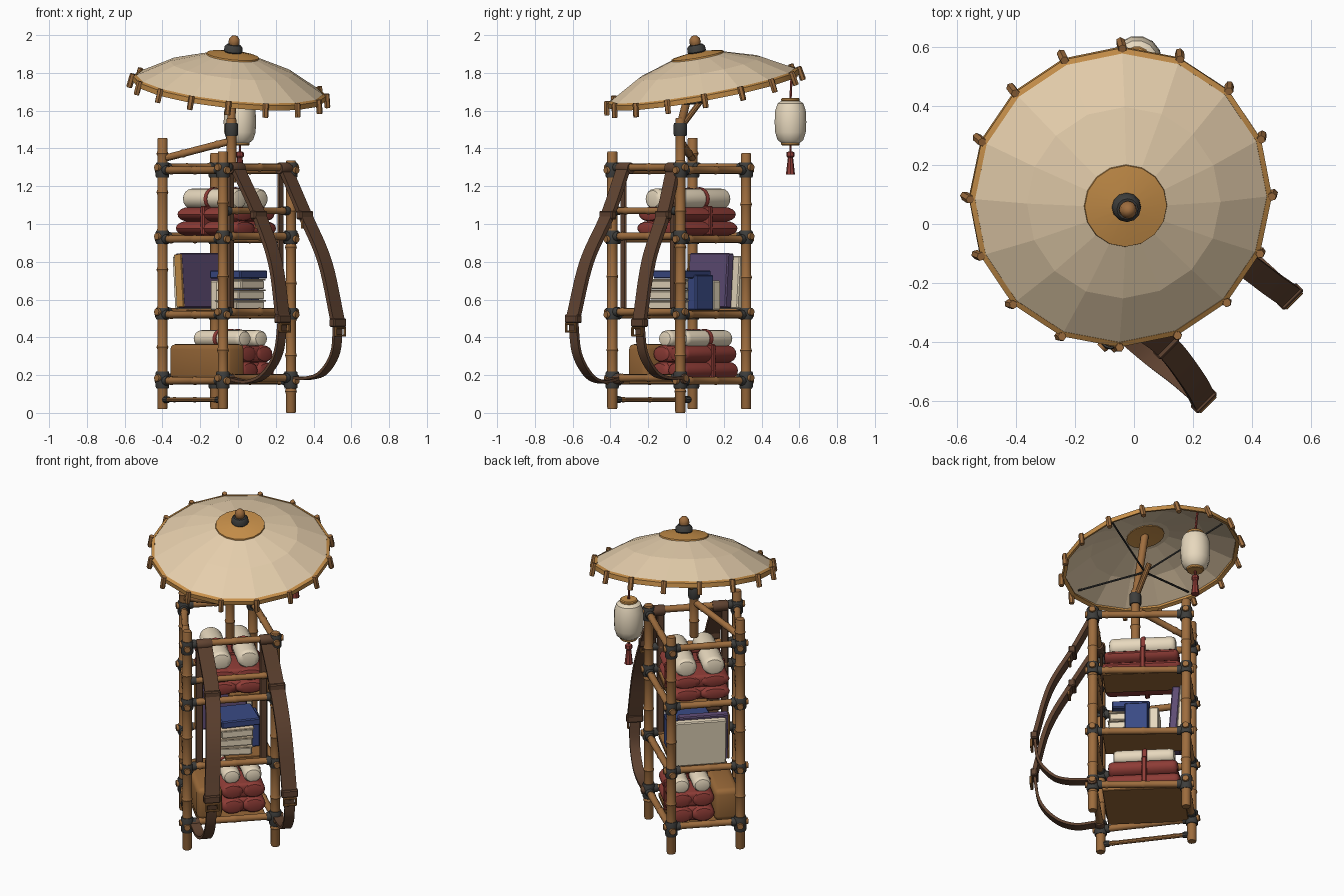
import bpy, bmesh, math
from mathutils import Vector, Matrix

if "Cube" in bpy.data.objects:
    bpy.data.objects.remove(bpy.data.objects["Cube"])

def mat(name, r, g, b):
    m = bpy.data.materials.new(name)
    m.diffuse_color = tuple(((c / 255 + 0.055) / 1.055) ** 2.4 for c in (r, g, b)) + (1,)
    m.use_nodes = True
    m.node_tree.nodes["Principled BSDF"].inputs["Base Color"].default_value = m.diffuse_color
    return m
BAMBOO = mat("bamboo", 158, 109, 62)
TAN = mat("tan_trim", 200, 144, 74)
PAPER = mat("paper_canopy", 229, 206, 172)
LINEN = mat("linen", 234, 219, 192)
LASH = mat("dark_lashing", 62, 62, 60)
LEATHER = mat("leather", 96, 67, 49)
RED = mat("red_cloth", 142, 60, 54)
BLUE = mat("blue_cover", 58, 74, 132)
PURPLE = mat("purple_cover", 94, 76, 116)
CHEST = mat("chest_brown", 152, 104, 56)

S = math.sqrt(0.5)
U, O, Z = Vector((S, S, 0)), Vector((S, -S, 0)), Vector((0, 0, 1))
def W(u, o, z):                       # rack axes (across, towards straps, up) to world
    return U * u + O * o + Z * z

def finish(name, bm, m, smooth=35):
    bmesh.ops.recalc_face_normals(bm, faces=bm.faces)
    me = bpy.data.meshes.new(name)
    bm.to_mesh(me); bm.free()
    ob = bpy.data.objects.new(name, me)
    bpy.context.collection.objects.link(ob)
    me.materials.append(m)
    if smooth:
        bpy.context.view_layer.objects.active = ob
        ob.select_set(True)
        bpy.ops.object.shade_smooth_by_angle(angle=math.radians(smooth))
        ob.select_set(False)
    return ob

def lathe(name, prof, M, m, n=10, closed=False, smooth=35):
    bm = bmesh.new()
    rings = [[bm.verts.new(M @ Vector((r * math.cos(2 * math.pi * i / n), r * math.sin(2 * math.pi * i / n), h)))
              for i in range(n)] for r, h in prof]
    pairs = list(zip(rings, rings[1:])) + ([(rings[-1], rings[0])] if closed else [])
    for a, b in pairs:
        for i in range(n):
            j = (i + 1) % n
            bm.faces.new((a[i], a[j], b[j], b[i]))
    if not closed:
        bm.faces.new(rings[0]); bm.faces.new(rings[-1])
    return finish(name, bm, m, smooth)

def along(p, q):
    p, q = Vector(p), Vector(q)
    return Matrix.Translation(p) @ Z.rotation_difference(q - p).to_matrix().to_4x4(), (q - p).length

def rod(name, p, q, r, m, n=10, knots=0):
    M, L = along(p, q)
    prof = [(r * 0.9, 0), (r, 0.008)]
    for k in range(knots):            # bamboo nodes
        h = L * (k + 0.6) / knots
        prof += [(r, h - 0.012), (r * 1.17, h), (r, h + 0.012)]
    return lathe(name, prof + [(r, L - 0.008), (r * 0.9, L)], M, m, n)

def box(name, u, o, z, m, lean=0, bev=0.006, spin=0):   # ranges (lo, hi) in rack axes
    bm = bmesh.new()
    bmesh.ops.create_cube(bm, size=1)
    d = [b - a for a, b in (u, o, z)]
    c = [(a + b) / 2 for a, b in (u, o, z)]
    bmesh.ops.scale(bm, vec=d, verts=bm.verts)
    bmesh.ops.bevel(bm, geom=bm.edges[:], offset=min(bev, min(d) * .4), segments=3 if bev > .01 else 1, profile=0.5, affect='EDGES')
    R = Matrix.Rotation(math.pi / 4 + spin, 4, 'Z') @ Matrix.Rotation(lean, 4, 'X')
    bmesh.ops.transform(bm, matrix=Matrix.Translation(W(*c)) @ R, verts=bm.verts)
    return finish(name, bm, m)

def roll(name, u, z, ru, rz, o0, o1, m, n=16):          # soft bundle lying front to back
    M = Matrix.Translation(W(u, o0, z)) @ Matrix((U * ru, Z * rz, O)).transposed().to_4x4()
    L = o1 - o0
    e = min(0.03, L / 3)
    prof = [(0.5, 0), (0.8, e * 0.15), (0.95, e * 0.5), (1, e), (1, L - e), (0.95, L - e * 0.5), (0.8, L - e * 0.15), (0.5, L)]
    return lathe(name, prof, M, m, n)

# Bamboo posts: plan is a trapezoid, wide on the strap side
A, B, C, D = (-0.40, 0.035), (-0.08, -0.39), (0.28, -0.03), (-0.12, 0.318)
for nm, p, z0, z1 in (("a", A, .02, 1.455), ("b", B, .02, 1.385), ("c", C, 0, 1.335), ("d", D, .02, 1.375)):
    rod("post_" + nm, (*p, z0), (*p, z1), 0.027, BAMBOO, 12, knots=7)
    for z, h in ((0.175, .045), (0.525, .03), (0.93, .035), (1.285, .04)):
        rod("post_lashing", (*p, z - h), (*p, z + h), 0.036, LASH, 12)

def rail(p, q, z, r=0.02, over=0.045):
    p, q = Vector((*p, z)), Vector((*q, z))
    d = (q - p).normalized()
    rod("rail", p - d * over, q + d * over, r, BAMBOO, 10, knots=3)
    for e, s in ((p, 1), (q, -1)):
        rod("rail_lashing", e + d * s * 0.02, e + d * s * 0.052, r + 0.006, LASH)
for z in (0.175, 0.525, 0.925, 1.29):
    for p, q, dz in ((B, C, .01), (D, A, .01), (A, B, -.005), (C, D, -.005)):
        rail(p, q, z + dz)
rail(A, B, 0.07, 0.013, 0)
rail(B, C, 1.07, 0.018, 0.0)

# Shelf boards
for z, u0 in ((0.155, -.26), (0.525, -.10), (0.915, -.08)):
    box("shelf_board", (u0, .13), (-.29, .17), (z, z + .02), CHEST, bev=.003)

# Cloth bundles on the bottom and top shelves
box("chest", (-.265, -.12), (-.26, .18), (.17, .365), CHEST, bev=0.03)
def bundle(z, u0, u1, o0, o1, h, r):
    w, mid = (u1 - u0) / 2, (u0 + u1) / 2
    for layer in (0, 1):
        for s in (-1, 1):
            roll("red_blanket", mid + s * w / 2, z + h * (layer + 0.5), w * 0.56, h * 0.54, o0 + .012 * layer, o1 - .012 * layer, RED)
        box("red_blanket_core", (mid - w * .6, mid + w * .6), (o0 + .02, o1 - .02), (z + h * layer, z + h * (layer + 1)), RED, bev=.02)
    c = (o0 + o1) / 2 - 0.01
    for s in (-1, 1):
        zz = z + 2 * h + r * 0.8
        roll("linen_roll", mid + s * w / 2, zz, r * 1.15, r, o0 + .03, o1 - .04, LINEN)
        roll("tie_band", mid + s * w / 2, zz, r * 1.15 + .006, r + .006, c - .018, c + .018, RED)
    box("tie_strap", (u0 - .012, u1 + .012), (c - .014, c + .014), (z, z + 2 * h + .008), RED)
    roll("tie_knot", mid, z + 2 * h + r * 1.5, .03, .02, c - .03, c + .03, RED)
bundle(.18, -.115, .13, -.27, .15, .088, .046)
bundle(.94, -.20, .12, -.275, .175, .074, .056)

# Books on the middle shelf
box("purple_book", (-.20, .09), (-.262, -.215), (.555, .845), PURPLE, lean=-.07)
box("purple_book_spine", (-.206, -.196), (-.264, -.213), (.56, .84), TAN, lean=-.07, bev=.002)
box("linen_book", (-.18, .13), (-.305, -.264), (.55, .83), LINEN, lean=-.07)
for i in range(3):
    z = .545 + .055 * i
    box("stacked_book_pages", (-.145 + .01 * i, .06), (-.02, .14), (z, z + .046), LINEN, spin=.06 * (i - 1))
    box("stacked_book_cover", (-.15 + .01 * i, .065), (-.025, .145), (z + .045, z + .053), PAPER, bev=.002, spin=.06 * (i - 1))
box("blue_books", (.05, .12), (-.09, .045), (.545, .73), BLUE)
box("white_book", (-.06, .11), (-.15, -.095), (.545, .70), LINEN)
box("blue_top_book", (-.125, .10), (-.09, .125), (.712, .755), BLUE, spin=.08)

# Shoulder straps
def ribbon(name, pts, w, t, m):
    P = [Vector(p) for p in pts]
    P = [2 * P[0] - P[1]] + P + [2 * P[-1] - P[-2]]
    path = []
    for k in range(1, len(P) - 2):
        a, b, c, d = P[k - 1:k + 3]
        for s in range(6):
            x = s / 6
            path.append(0.5 * (2 * b + (c - a) * x + (2 * a - 5 * b + 4 * c - d) * x * x + (3 * b - a - 3 * c + d) * x ** 3))
    path.append(P[-2])
    bm, rings = bmesh.new(), []
    for i, p in enumerate(path):
        tan = path[min(i + 1, len(path) - 1)] - path[max(i - 1, 0)]
        nrm = Vector((0, tan.z, -tan.y)).normalized() * t / 2
        side = Vector((w / 2, 0, 0))
        rings.append([bm.verts.new(W(*(p + s * side + q * nrm))) for s, q in ((1, 1), (-1, 1), (-1, -1), (1, -1))])
    for a, b in zip(rings, rings[1:]):
        for i in range(4):
            bm.faces.new((a[i], a[(i + 1) % 4], b[(i + 1) % 4], b[i]))
    bm.faces.new(rings[0]); bm.faces.new(rings[-1])
    finish(name, bm, m)

strap_a = [(-.235, .235, 1.29), (-.215, .37, 1.05), (-.233, .51, .8), (-.255, .59, .5), (-.258, .56, .32), (-.265, .47, .205), (-.28, .36, .165), (-.29, .24, .18)]
strap_b = [(.13, .225, 1.29), (.165, .335, 1.05), (.185, .465, .8), (.20, .548, .48), (.203, .525, .32), (.20, .44, .215), (.195, .34, .185), (.19, .24, .185)]
for pts in (strap_a, strap_b):
    ribbon("shoulder_strap", pts[:4], 0.085, 0.024, LEATHER)
    ribbon("lower_strap", pts[3:], 0.058, 0.016, LEATHER)
    for k, zz in ((1, 1.05), (3, pts[3][2])):
        u, o, z = pts[k]
        box("strap_keeper", (u - .048, u + .048), (o - .02, o + .02), (z - .025, z + .02), LEATHER)
        for s in (-1, 1):
            box("buckle_bar", (u - .038, u + .038), (o + .01, o + .025), (z - .055 + s * .02, z - .045 + s * .02), CHEST, bev=.002)
            box("buckle_side", (u + s * .034 - .005, u + s * .034 + .005), (o + .01, o + .025), (z - .075, z - .025), CHEST, bev=.002)
    u = pts[0][0]
    rod("strap_loop_top", W(u - .045, .22, 1.295), W(u + .045, .22, 1.295), .032, LEATHER)
    rod("strap_loop_bottom", W(pts[-1][0] - .028, .22, .18), W(pts[-1][0] + .028, .22, .18), .028, LEATHER)
    ub = -.26 if u < 0 else .11
    box("back_strap", (ub - .022, ub + .022), (.20, .215), (.53, 1.29), LEATHER)

# Parasol pole and braces
base, knee = Vector((-.035, -.03, 1.22)), Vector((-.035, -.03, 1.56))
n = Vector((.105, -.18, 1)).normalized()
T = Matrix.Translation((-.045, .09, 1.73)) @ Z.rotation_difference(n).to_matrix().to_4x4()
apex = T @ Vector((0, 0, .155))
rod("pole", base, knee, .026, BAMBOO, 12, knots=2)
rod("pole_top", knee - Vector((0, 0, .04)), apex, .022, BAMBOO)
rod("pole_lashing", (-.035, -.03, 1.465), (-.035, -.03, 1.535), .035, LASH, 12)
rod("pole_brace", (*A, 1.345), (-.035, -.03, 1.44), .019, BAMBOO, knots=2)
rod("pole_fork", (-.035, -.02, 1.52), (-.03, .10, 1.68), .016, BAMBOO)

# Parasol canopy, cap, rim and finial
lathe("canopy", [(.01, .178), (.14, .16), (.33, .1), (.51, 0), (.51, -.012), (.33, .086), (.14, .146), (.01, .164)], T, PAPER, 16, smooth=6)
lathe("canopy_cap", [(.01, .188), (.14, .167), (.142, .158), (.01, .174)], T, TAN, 16)
lathe("canopy_under_cap", [(.01, .158), (.11, .146), (.11, .141), (.01, .15)], T, TAN, 16)
lathe("canopy_rim", [(.498, .009), (.516, .001), (.516, -.026), (.494, -.018)], T, TAN, 16, closed=True)
lathe("finial_lashing", [(.035, .17), (.05, .188), (.047, .212), (.036, .224)], T, LASH, 12)
lathe("finial", [(.022, .215), (.03, .234), (.028, .255), (.015, .27), (.004, .274)], T, BAMBOO, 12)
hub = Vector((-.03, .06, 1.64))
for k in range(16):
    a = math.tau * k / 16
    d = Vector((math.cos(a), math.sin(a), 0))
    rod("rim_peg", T @ (d * .515 + Z * .012), T @ (d * .528 - Z * .062), .016, BAMBOO, 6)
    if k % 4 == 1:
        rod("canopy_stay", hub, T @ (d * .47 + Z * .0), .006, LASH, 6)

# Hanging lantern
LM = Matrix.Translation((.01, .553, 0))
lathe("lantern", [(.045, 1.425), (.07, 1.445), (.083, 1.485), (.086, 1.54), (.083, 1.6), (.07, 1.638), (.045, 1.655)], LM, LINEN, 14)
for z in (1.415, 1.648):
    lathe("lantern_collar", [(.045, z), (.05, z + .005), (.05, z + .015), (.045, z + .02)], LM, TAN, 14)
rod("lantern_cord", (.01, .553, 1.66), (.0, .56, 1.8), .007, RED, 6)
lathe("tassel", [(.006, 1.42), (.006, 1.385), (.02, 1.38), (.022, 1.36), (.014, 1.35), (.024, 1.262)], LM, RED, 8)
